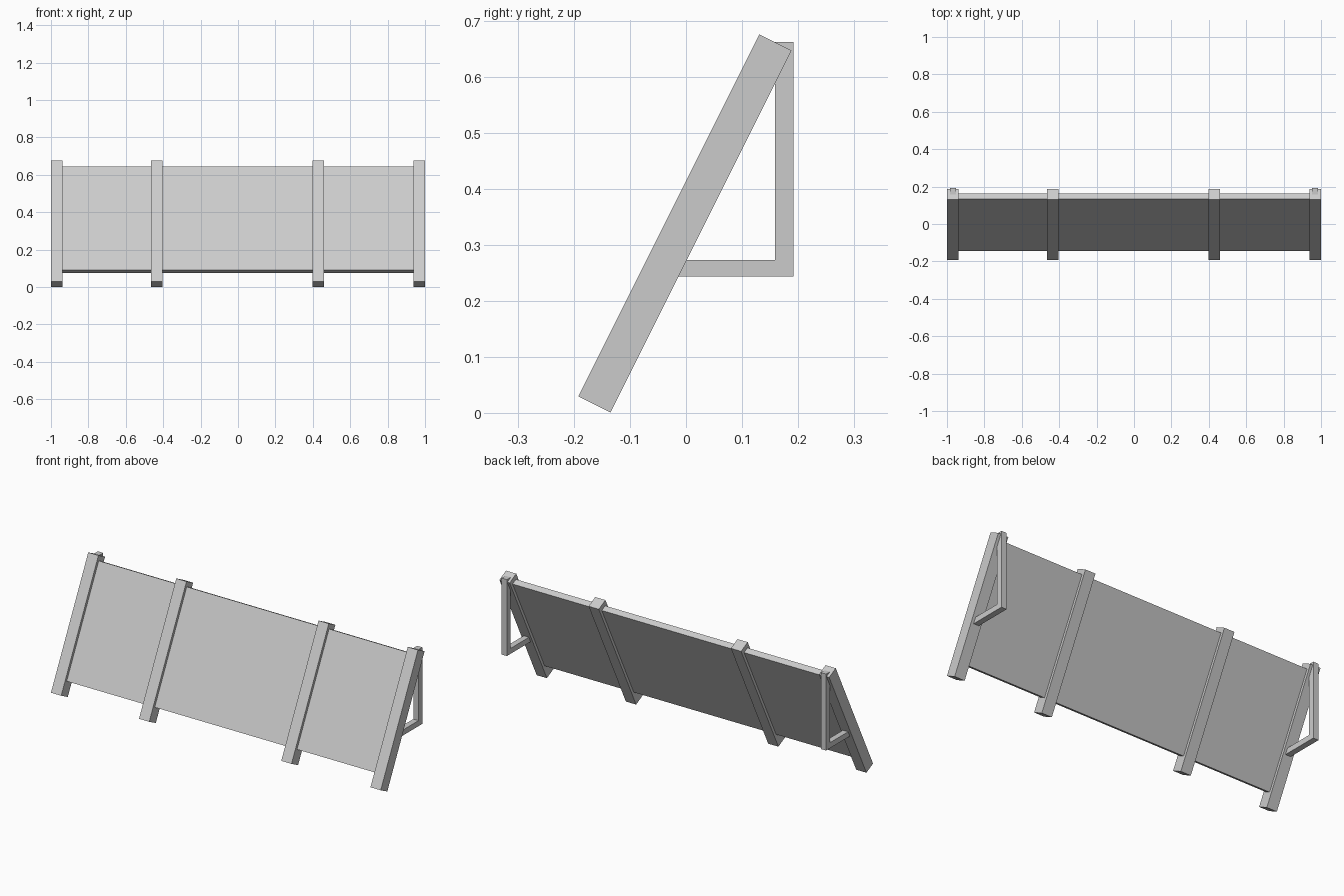
import bpy, bmesh, math
from mathutils import Matrix

if "Cube" in bpy.data.objects:
    bpy.data.objects.remove(bpy.data.objects["Cube"])

# Common lean of the posts and panel
LEAN = Matrix.Translation((-0.002, 0, 0)) @ Matrix.Translation((0.002, -0.002, 0.338)) \
    @ Matrix.Rotation(-math.atan(0.5), 4, 'X')


def finish(name, bm):
    bmesh.ops.recalc_face_normals(bm, faces=bm.faces)
    mesh = bpy.data.meshes.new(name)
    bm.to_mesh(mesh)
    bm.free()
    obj = bpy.data.objects.new(name, mesh)
    bpy.context.collection.objects.link(obj)
    return obj


def leaning_box(name, x0, x1, thick, low, high):
    bm = bmesh.new()
    bmesh.ops.create_cube(bm, size=1)
    bmesh.ops.scale(bm, vec=(x1 - x0, thick, high - low), verts=bm.verts)
    bmesh.ops.translate(bm, vec=((x0 + x1) / 2, 0, (low + high) / 2), verts=bm.verts)
    obj = finish(name, bm)
    obj.matrix_world = LEAN
    return obj


# Leaning posts
for i, (x0, x1) in enumerate([(-1, -0.938), (-0.466, -0.404), (0.397, 0.459), (0.938, 1)]):
    leaning_box(f"post_{i + 1}", x0, x1, 0.064, -0.361, 0.361)

# Board held between the posts
leaning_box("panel", -0.945, 0.945, 0.033, -0.285, 0.335)

# L-shaped back brackets on the two end posts (y, z profile)
profile = [(-0.03, 0.243), (0.192, 0.243), (0.192, 0.662),
           (0.159, 0.662), (0.159, 0.273), (-0.03, 0.273)]
for side, x in (("left", -0.968), ("right", 0.968)):
    bm = bmesh.new()
    face = bm.faces.new([bm.verts.new((x - 0.016, y, z)) for y, z in profile])
    ext = bmesh.ops.extrude_face_region(bm, geom=[face], use_keep_orig=True)
    moved = [g for g in ext["geom"] if isinstance(g, bmesh.types.BMVert)]
    bmesh.ops.translate(bm, vec=(0.032, 0, 0), verts=moved)
    finish(f"bracket_{side}", bm)
